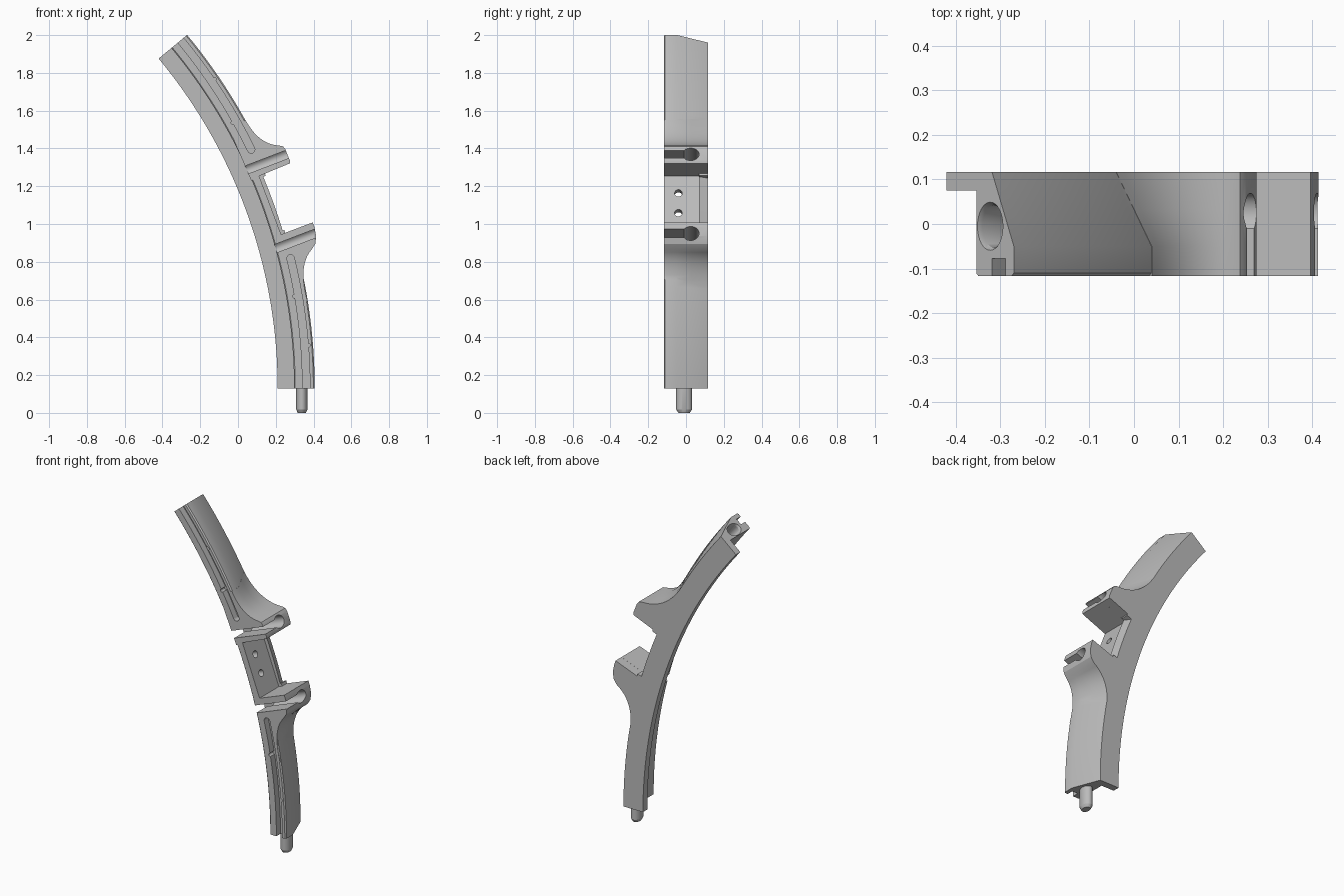
import bpy, bmesh
from math import sin, cos, radians, pi
from mathutils import Vector, Matrix

cube = bpy.data.objects.get("Cube")
if cube:
    bpy.data.objects.remove(cube, do_unlink=True)

grey = bpy.data.materials.new("plain grey")
grey.use_nodes = True
grey.diffuse_color = (0.5, 0.5, 0.5, 1)
grey.node_tree.nodes["Principled BSDF"].inputs["Base Color"].default_value = (0.5, 0.5, 0.5, 1)

RADIUS, CX, CZ = 2.733, -2.523, 0.13    # inner arc of the arm
END = 39.7                              # sweep angle in degrees
HALF = 0.117                            # half depth


def arc(u, y, deg):
    """Point at distance u outside the inner arc."""
    a = radians(deg)
    return Vector((CX + (RADIUS + u) * cos(a), y, CZ + (RADIUS + u) * sin(a)))


def loft(name, rings):
    """Closed solid through a list of equal rings of points."""
    bm = bmesh.new()
    rows = [[bm.verts.new(p) for p in ring] for ring in rings]
    n = len(rows[0])
    for a, b in zip(rows, rows[1:]):
        for i in range(n):
            j = (i + 1) % n
            bm.faces.new((a[i], a[j], b[j], b[i]))
    bm.faces.new(rows[0])
    bm.faces.new(rows[-1])
    bmesh.ops.recalc_face_normals(bm, faces=bm.faces)
    mesh = bpy.data.meshes.new(name)
    bm.to_mesh(mesh)
    bm.free()
    mesh.materials.append(grey)
    ob = bpy.data.objects.new(name, mesh)
    bpy.context.collection.objects.link(ob)
    return ob


def sweep(name, profile, start, end, steps):
    angles = [start + (end - start) * i / steps for i in range(steps + 1)]
    return loft(name, [[arc(u, y, a) for u, y in profile] for a in angles])


def rod(name, base, axis, across, ru, rv, stations):
    """Elliptic rod; stations are (distance along axis, scale)."""
    axis, across = Vector(axis).normalized(), Vector(across).normalized()
    other = axis.cross(across)
    turns = [2 * pi * i / 32 for i in range(32)]
    return loft(name, [[Vector(base) + axis * t + s * (across * ru * cos(a) + other * rv * sin(a))
                        for a in turns] for t, s in stations])


def prism(name, outline, y0, y1):
    return loft(name, [[(x, y, z) for x, z in outline] for y in (y0, y1)])


def combine(target, tool, operation):
    mod = target.modifiers.new("join", 'BOOLEAN')
    mod.object, mod.operation, mod.solver = tool, operation, 'EXACT'
    graph = bpy.context.evaluated_depsgraph_get()
    target_mesh = bpy.data.meshes.new_from_object(target.evaluated_get(graph))
    target.modifiers.clear()
    target.data = target_mesh
    bpy.data.objects.remove(tool, do_unlink=True)


def bezier(a, b, c, n=12):
    a, b, c = Vector(a), Vector(b), Vector(c)
    return [tuple(a * (1 - t) ** 2 + b * 2 * t * (1 - t) + c * t * t) for t in [i / n for i in range(n + 1)]]


def lug(name, front, back, tip, root):
    """Full-depth lug whose fillet drops towards the sloped back of the arm."""
    rings = []
    for y, fillet in ((-HALF, front), (-0.05, front), (0.03, None), (HALF, back)):
        if fillet is None:
            fillet = [tuple(Vector(f).lerp(Vector(b), 0.48)) for f, b in zip(front, back)]
        rings.append([(x, y, z) for x, z in bezier(*fillet) + tip + root])
    return loft(name, rings)


# Curved arm: thin rear flange plus thick body with a sloped outer face
arm = sweep("curved_arm", [(0, HALF), (0, 0.075), (0.087, 0.075), (0.087, -0.111), (0.093, -HALF),
                           (0.189, -HALF), (0.196, -0.11), (0.196, -0.05), (0.132, HALF)], 0, END, 56)

# Two lugs with concave fillets
upper = lug("upper_lug",
            ((0.04, 1.55), (0.11, 1.42), (0.22, 1.415)),
            ((-0.04, 1.56), (0.06, 1.41), (0.22, 1.415)),
            [(0.238, 1.411), (0.25, 1.397), (0.275, 1.335), (0.275, 1.31)],
            [(0.11, 1.24), (0.07, 1.23), (-0.045, 1.5)])
lower = lug("lower_lug",
            ((0.367, 0.59), (0.315, 0.78), (0.39, 0.865)),
            ((0.302, 0.58), (0.262, 0.78), (0.39, 0.865)),
            [(0.409, 0.895), (0.414, 0.935), (0.404, 0.985), (0.392, 1.018)],
            [(0.235, 0.965), (0.195, 0.94), (0.268, 0.6)])
for part in (upper, lower):
    combine(arm, part, 'UNION')

# Notch between the lugs, deeper in front of the rear rim
far = [(0.6, 1.086), (0.6, 1.455)]
combine(arm, prism("panel_cutter", [(0.112, 1.254), (0.228, 0.945)] + far, -0.3, 0.07), 'DIFFERENCE')
combine(arm, prism("rim_cutter", [(0.143, 1.267), (0.25, 0.953)] + far, 0.06, 0.3), 'DIFFERENCE')

# Keyhole slots through the lugs
tilt = radians(21)
along, up = Vector((cos(tilt), 0, sin(tilt))), Vector((-sin(tilt), 0, cos(tilt)))
for x, z in ((0.25, 1.365), (0.40, 0.947)):
    mid = Vector((x, 0, z))
    combine(arm, rod("keyhole_cutter", mid + Vector((0, 0.025, 0)), along, (0, 1, 0),
                     0.044, 0.036, [(-0.5, 1), (0.3, 1)]), 'DIFFERENCE')
    rings = [[mid + along * t + up * h + Vector((0, y, 0))
              for h, y in ((-0.022, -0.3), (0.022, -0.3), (0.022, 0.025), (-0.022, 0.025))]
             for t in (-0.5, 0.3)]
    combine(arm, loft("slot_cutter", rings), 'DIFFERENCE')

# Screw holes in the middle panel
for z in (1.165, 1.045):
    combine(arm, rod("screw_cutter", (0.15, -0.04, z), along, (0, 1, 0), 0.02, 0.02,
                     [(-0.3, 1), (0.3, 1)]), 'DIFFERENCE')

# Front grooves with a rounded end and small side notches
groove = [(0.132, -0.3), (0.171, -0.3), (0.171, -0.077), (0.132, -0.077)]
for start, end, tip, bumps in ((-1, 13.8, 13.8, ((9.8, 0.132), (4.5, 0.171))),
                               (26, END + 1, 26, ((34.3, 0.171), (29.4, 0.132)))):
    combine(arm, sweep("groove_cutter", groove, start, end, 20), 'DIFFERENCE')
    for a, u, r in [(tip, 0.1515, 0.0195)] + [(a, u, 0.01) for a, u in bumps]:
        combine(arm, rod("groove_end_cutter", arc(u, -0.3, a), (0, 1, 0), (1, 0, 0), r, r,
                         [(0, 1), (0.223, 1)]), 'DIFFERENCE')

# Socket in the upper end
a = radians(END)
combine(arm, rod("socket_cutter", arc(0.127, -0.005, END), (sin(a), 0, -cos(a)), (0, 1, 0),
                 0.054, 0.037, [(-0.05, 1), (0, 1), (0.012, 0.88), (0.14, 0.88)]), 'DIFFERENCE')

# Connecting peg under the lower end
peg = rod("connecting_peg", (0.338, -0.01, 0), (0, 0, 1), (1, 0, 0), 0.03, 0.042,
          [(0, 0.72), (0.018, 1), (0.15, 1)])

for ob in (arm, peg):
    bpy.ops.object.select_all(action='DESELECT')
    ob.select_set(True)
    bpy.context.view_layer.objects.active = ob
    bpy.ops.object.shade_smooth_by_angle(angle=radians(25))
